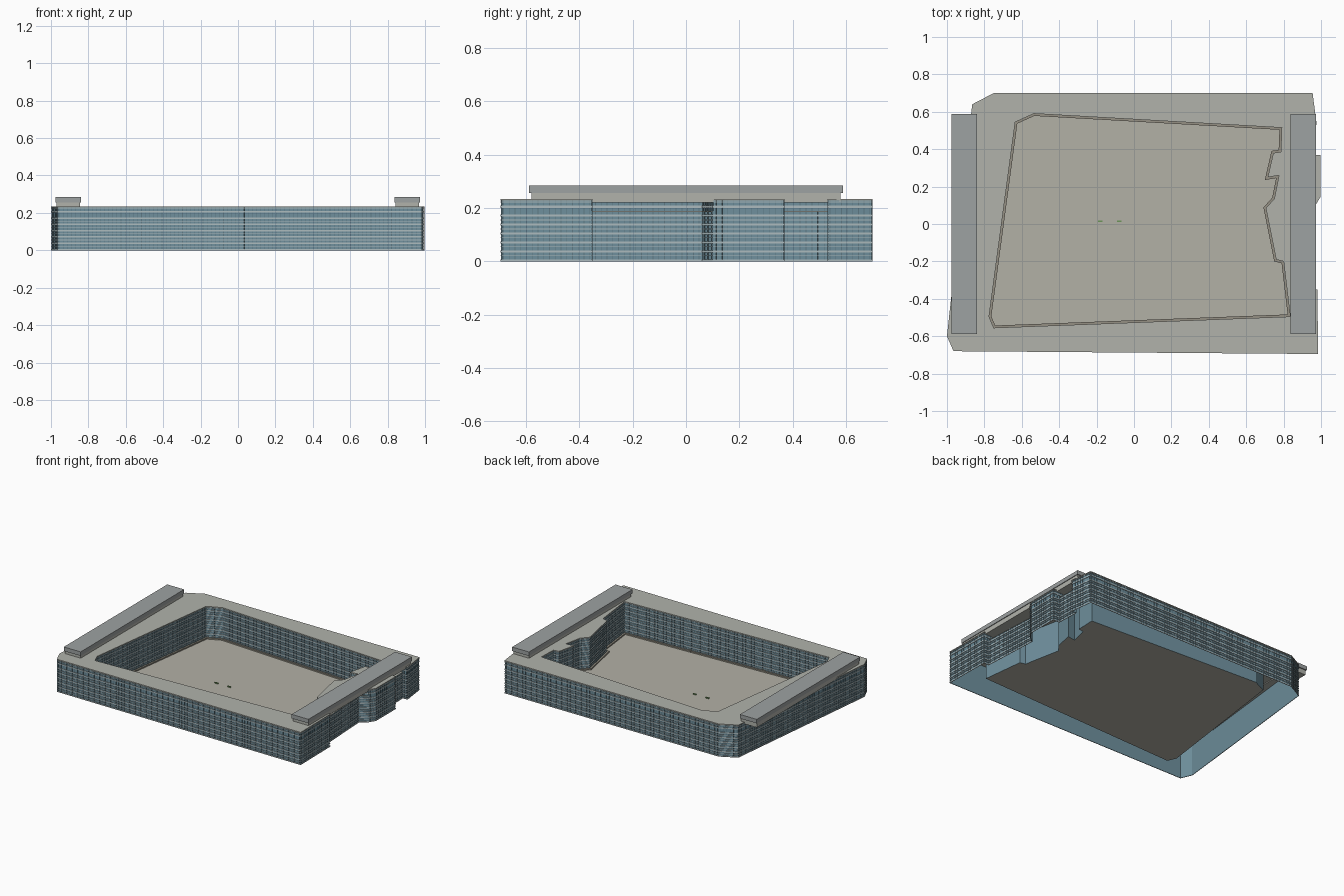
import bpy, bmesh, math
from mathutils import Vector, Matrix

if "Cube" in bpy.data.objects:
    bpy.data.objects.remove(bpy.data.objects["Cube"])

# Plan outlines, counter-clockwise
START = [(-1.0, -0.60), (-0.965, -0.68), (0.985, -0.695), (0.98, -0.35)]
BUMP = [(0.97, 0.10), (0.997, 0.145), (0.997, 0.37)]
END = [(0.977, 0.53), (0.955, 0.70), (-0.75, 0.70), (-0.865, 0.64)]
LOWER = START + [(0.94, -0.35), (0.92, 0.06)] + BUMP + [(0.945, 0.37), (0.94, 0.53)] + END
UPPER = START + [(0.89, -0.35), (0.87, 0.06)] + BUMP + [(0.90, 0.37), (0.90, 0.53)] + END
COURT = [(-0.775, -0.495), (-0.75, -0.555), (0.835, -0.495), (0.80, -0.20),
         (0.76, -0.19), (0.705, 0.085), (0.75, 0.135), (0.775, 0.26),
         (0.715, 0.25), (0.745, 0.38), (0.785, 0.385), (0.79, 0.515),
         (-0.535, 0.59), (-0.635, 0.545)]
ROOF_Z, TERRACE_Z, FLOORS, DEPTH = 0.235, 0.19, 7, 0.004


def material(name, rgb):
    m = bpy.data.materials.new(name)
    m.diffuse_color = (*rgb, 1)
    m.use_nodes = True
    m.node_tree.nodes["Principled BSDF"].inputs["Base Color"].default_value = m.diffuse_color
    return m


GLASS = material("teal_glass", (0.16, 0.28, 0.34))
FRAME = material("frame_teal", (0.11, 0.19, 0.23))
BAND = material("pale_band", (0.42, 0.50, 0.52))
ROOF = material("roof_grey", (0.44, 0.45, 0.41))
BOX = material("plant_grey", (0.34, 0.36, 0.36))
PAVING = material("paving", (0.45, 0.44, 0.38))
KERB = material("kerb_stone", (0.30, 0.28, 0.23))
GREEN = material("green", (0.15, 0.30, 0.10))


def finish(name, bm, mat, recalc=True):
    if recalc:
        bmesh.ops.recalc_face_normals(bm, faces=bm.faces)
    me = bpy.data.meshes.new(name)
    bm.to_mesh(me)
    bm.free()
    me.materials.append(mat)
    ob = bpy.data.objects.new(name, me)
    bpy.context.collection.objects.link(ob)
    return ob


def offset(poly, d):
    """Mitred offset; positive d moves away from the polygon's inside."""
    out, n = [], len(poly)
    for i in range(n):
        a, b, c = (Vector(poly[j % n]) for j in (i - 1, i, i + 1))
        e, f = (b - a).normalized(), (c - b).normalized()
        n1, n2 = Vector((e.y, -e.x)), Vector((f.y, -f.x))
        out.append(b + (n1 + n2) * d / max(0.3, 1 + n1.dot(n2)))
    return out


def sweep(bm, poly, profile, closed=False):
    """Carry an (offset, z) profile round an outline."""
    rows = [[bm.verts.new((p.x, p.y, z)) for p in offset(poly, d)] for d, z in profile]
    if closed:
        rows.append(rows[0])
    n = len(poly)
    for lo, hi in zip(rows, rows[1:]):
        for i in range(n):
            j = (i + 1) % n
            bm.faces.new((lo[i], lo[j], hi[j], hi[i]))


def slab(name, outlines, z0, z1, mat):
    """Flat slab; further outlines are holes."""
    bm = bmesh.new()
    edges = []
    for poly in outlines:
        vs = [bm.verts.new((p[0], p[1], z0)) for p in poly]
        edges += [bm.edges.new((vs[i - 1], vs[i])) for i in range(len(vs))]
    bmesh.ops.triangle_fill(bm, use_beauty=True, edges=edges, normal=(0, 0, 1))
    ext = bmesh.ops.extrude_face_region(bm, geom=bm.faces[:], use_keep_orig=True)
    bmesh.ops.translate(bm, verts=[g for g in ext["geom"] if isinstance(g, bmesh.types.BMVert)],
                        vec=(0, 0, z1 - z0))
    return finish(name, bm, mat)


def box(name, x0, x1, y0, y1, z0, z1, mat):
    return slab(name, [[(x0, y0), (x1, y0), (x1, y1), (x0, y1)]], z0, z1, mat)


def facade(name, poly, z0, z1, side):
    """Glass sheet, storey bands and mullions; side=1 faces out, -1 faces the court."""
    back = -DEPTH * side
    # glass
    bm = bmesh.new()
    sweep(bm, poly, [(back, z0), (back, z1)])
    if side < 0:
        bmesh.ops.reverse_faces(bm, faces=bm.faces[:])
    finish(name + "_glass", bm, GLASS, False)
    # storey bands
    bm = bmesh.new()
    step = ROOF_Z / FLOORS
    for k in range(FLOORS):
        for z, h in ((k * step, 0.008), (k * step + 0.020, 0.003)):
            if z >= z0 - 1e-4 and z + h <= z1:
                sweep(bm, poly, [(back, z), (0, z), (0, z + h), (back, z + h)])
    if side < 0:
        bmesh.ops.reverse_faces(bm, faces=bm.faces[:])
    finish(name + "_bands", bm, BAND, False)
    # mullions
    bm = bmesh.new()
    for i in range(len(poly)):
        a, b = Vector(poly[i - 1]), Vector(poly[i])
        run = b - a
        count = max(1, round(run.length / 0.022))
        nrm = Vector((run.y, -run.x)).normalized() * side
        for k in range(count):
            p = a + run * ((k + 0.5) / count) - nrm * DEPTH * 0.55
            m = (Matrix.Translation((p.x, p.y, (z0 + z1) / 2))
                 @ Matrix.Rotation(math.atan2(run.y, run.x), 4, 'Z')
                 @ Matrix.Diagonal((0.003, DEPTH * 0.8, z1 - z0, 1)))
            bmesh.ops.create_cube(bm, size=1, matrix=m)
    finish(name + "_mullions", bm, FRAME)


# Street and courtyard facades (hollow ring, open underneath)
facade("street_facade", LOWER, 0, TERRACE_Z, 1)
facade("top_storey_facade", UPPER, TERRACE_Z, ROOF_Z - 0.006, 1)
facade("courtyard_facade", COURT, 0, ROOF_Z - 0.006, -1)

# Roof ring and the two low terraces in the right-hand recesses
slab("roof", [UPPER, COURT], ROOF_Z - 0.006, ROOF_Z, ROOF)
slab("long_terrace", [[(0.88, -0.35), (0.94, -0.35), (0.92, 0.06), (0.97, 0.10), (0.87, 0.06)]],
     TERRACE_Z - 0.004, TERRACE_Z, ROOF)
slab("short_terrace", [[(0.89, 0.37), (0.945, 0.37), (0.94, 0.53), (0.89, 0.53)]],
     TERRACE_Z - 0.004, TERRACE_Z, ROOF)

# Long rooftop plant rooms
for side, x in (("left", -0.9075), ("right", 0.905)):
    box(side + "_plant_base", x - 0.062, x + 0.062, -0.58, 0.58, 0.222, 0.258, ROOF)
    box(side + "_plant_cap", x - 0.067, x + 0.067, -0.588, 0.588, 0.256, 0.285, BOX)

# Courtyard paving, kerb and small fittings
slab("courtyard_floor", [COURT], 0, 0.005, PAVING)
bm = bmesh.new()
sweep(bm, COURT, [(0, 0.004), (0, 0.014), (-0.012, 0.014), (-0.012, 0.004)], True)
finish("kerb", bm, KERB)
for i, x in enumerate((-0.18, -0.08)):
    box(f"planter_{i + 1}", x - 0.012, x + 0.012, 0.01, 0.018, 0.005, 0.012, GREEN)
for i, (x, y) in enumerate(((-0.24, -0.53), (0.33, -0.508))):
    box(f"door_step_{i + 1}", x - 0.012, x + 0.012, y - 0.006, y + 0.006, 0.004, 0.016, KERB)
